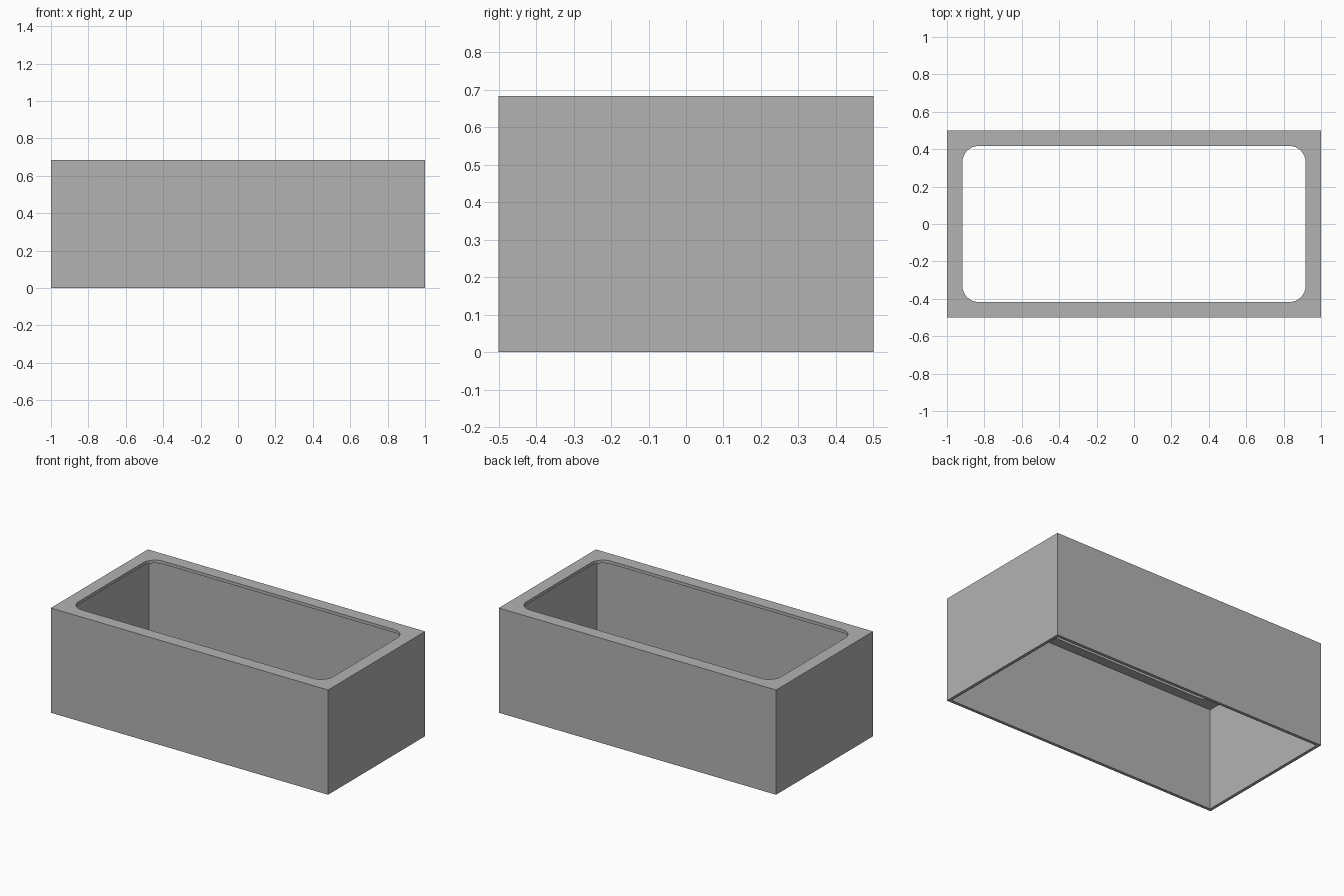
import bpy
import bmesh
from math import cos, sin, pi, radians

default_cube = bpy.data.objects.get("Cube")
if default_cube:
    bpy.data.objects.remove(default_cube, do_unlink=True)

# Main sizes
HALF_X, HALF_Y, HEIGHT = 1.0, 0.5, 0.683
WALL = 0.02      # side wall and lip thickness
RIM = 0.083      # width of the top rim
RADIUS = 0.085   # rounding of the opening
STEPS = 8

grey = bpy.data.materials.new("grey")
grey.use_nodes = True
colour = (0.45, 0.45, 0.45, 1)
grey.diffuse_color = colour
grey.node_tree.nodes["Principled BSDF"].inputs["Base Color"].default_value = colour


def rectangle_loop(bm, inset, radius, z):
    """Rectangle with rounded corners, the same vertex count for any radius."""
    verts = []
    for quarter, (sx, sy) in enumerate([(1, 1), (-1, 1), (-1, -1), (1, -1)]):
        cx = sx * (HALF_X - inset - radius)
        cy = sy * (HALF_Y - inset - radius)
        for i in range(STEPS + 1):
            a = (quarter + i / STEPS) * pi / 2
            verts.append(bm.verts.new((cx + radius * cos(a), cy + radius * sin(a), z)))
    return verts


# Open-bottomed shell: up the outside, over the rim, back down the inside
bm = bmesh.new()
sections = [
    (0, 0, 0),
    (0, 0, HEIGHT),
    (RIM, RADIUS, HEIGHT),
    (RIM, RADIUS, HEIGHT - WALL),
    (WALL, 0, HEIGHT - WALL),
    (WALL, 0, 0),
]
loops = [rectangle_loop(bm, *s) for s in sections]
for lower, upper in zip(loops, loops[1:] + loops[:1]):
    for i in range(len(lower)):
        j = (i + 1) % len(lower)
        bm.faces.new((lower[i], lower[j], upper[j], upper[i]))

# Square corners collapse to single points
bmesh.ops.remove_doubles(bm, verts=bm.verts, dist=0.0001)
bmesh.ops.recalc_face_normals(bm, faces=bm.faces)

mesh = bpy.data.meshes.new("planter_shell")
bm.to_mesh(mesh)
bm.free()
mesh.materials.append(grey)
shell = bpy.data.objects.new("planter_shell", mesh)
bpy.context.collection.objects.link(shell)

# Smooth only the rounded corners of the opening
bpy.ops.object.select_all(action='DESELECT')
shell.select_set(True)
bpy.context.view_layer.objects.active = shell
bpy.ops.object.shade_smooth_by_angle(angle=radians(30))
